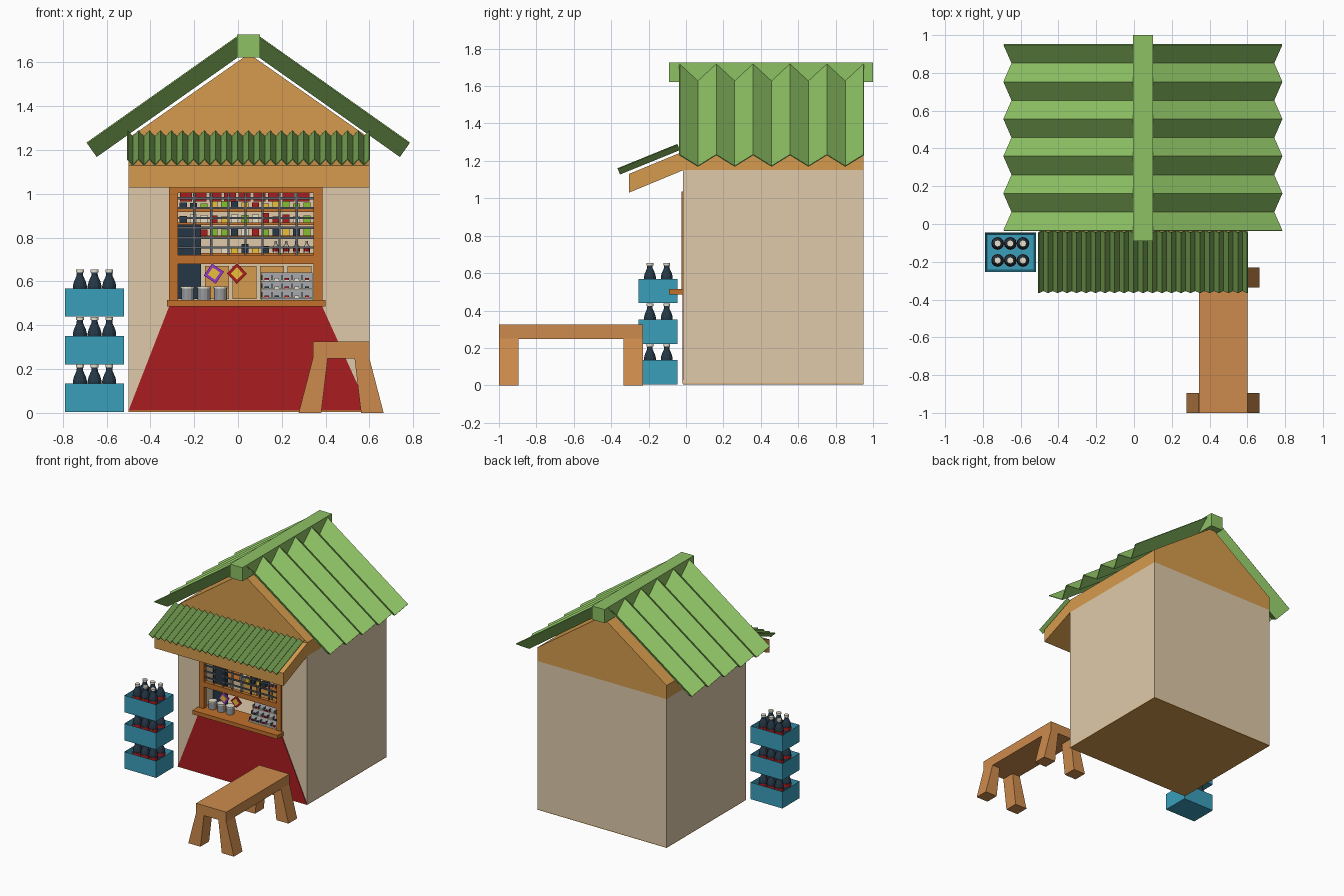
import bpy, bmesh, math, random
from mathutils import Vector, Matrix

if "Cube" in bpy.data.objects:
    bpy.data.objects.remove(bpy.data.objects["Cube"])

random.seed(4)
PALETTE = dict(cream=(222, 200, 168), orange=(212, 154, 78), frame=(190, 112, 48), wood=(204, 138, 78),
               roof=(140, 192, 100), awning=(118, 162, 84), blue=(60, 157, 186), dark=(41, 58, 72),
               red=(168, 34, 36), grey=(150, 152, 156), bar=(95, 100, 108), yellow=(235, 190, 60),
               green=(130, 190, 50), white=(232, 225, 205), purple=(150, 60, 200), shelf=(205, 125, 45))
MATS = {}
for key, rgb in PALETTE.items():
    MATS[key] = bpy.data.materials.new(key)
    MATS[key].diffuse_color = [(c / 255) ** 2.2 for c in rgb] + [1]


def finish(name, bm, mat):
    bmesh.ops.recalc_face_normals(bm, faces=bm.faces)
    me = bpy.data.meshes.new(name)
    bm.to_mesh(me)
    bm.free()
    me.materials.append(MATS[mat])
    ob = bpy.data.objects.new(name, me)
    bpy.context.collection.objects.link(ob)
    return ob


def prism(name, pts, axis, a, b, mat):
    """Extrude a 2D outline along an axis: 'x' takes (y, z), 'y' takes (x, z)."""
    bm = bmesh.new()
    place = (lambda p: (a, *p)) if axis == 'x' else (lambda p: (p[0], a, p[1]))
    face = bm.faces.new([bm.verts.new(place(p)) for p in pts])
    out = bmesh.ops.extrude_face_region(bm, geom=[face])['geom']
    step = Vector((b - a, 0, 0)) if axis == 'x' else Vector((0, b - a, 0))
    bmesh.ops.translate(bm, vec=step, verts=[v for v in out if isinstance(v, bmesh.types.BMVert)])
    return finish(name, bm, mat)


def box(name, x0, x1, y0, y1, z0, z1, mat):
    return prism(name, [(x0, z0), (x1, z0), (x1, z1), (x0, z1)], 'y', y0, y1, mat)


def lathe(name, profile, loc, mat, n=12):
    bm = bmesh.new()
    rings = [[bm.verts.new((r * math.cos(2 * math.pi * i / n), r * math.sin(2 * math.pi * i / n), z))
              for i in range(n)] for r, z in profile]
    for lo, hi in zip(rings, rings[1:]):
        for i in range(n):
            bm.faces.new((lo[i], lo[(i + 1) % n], hi[(i + 1) % n], hi[i]))
    bm.faces.new(rings[0])
    bm.faces.new(rings[-1])
    ob = finish(name, bm, mat)
    ob.location = loc
    return ob


def corrugated(name, top, bottom, drop, along, start, end, folds, mat):
    """Zigzag sheet: top and bottom are edge points, drop moves the valley folds."""
    bm = bmesh.new()
    prev = None
    for i in range(folds + 1):
        shift = Vector(drop) * (i % 2) + Vector(along) * (start + (end - start) * i / folds)
        pair = [bm.verts.new(Vector(p) + shift) for p in (top, bottom)]
        if prev:
            bm.faces.new((prev[0], prev[1], pair[1], pair[0]))
        prev = pair
    ob = finish(name, bm, mat)
    mod = ob.modifiers.new('thickness', 'SOLIDIFY')
    mod.thickness, mod.offset = 0.006, 0
    return ob


# house walls with a recessed shop window
walls = box('house_walls', -0.5, 0.6, -0.015, 0.95, 0.01, 1.15, 'cream')
cutter = box('window_cutter', -0.29, 0.36, -0.2, 0.32, 0.5, 1.015, 'shelf')
mod = walls.modifiers.new('window', 'BOOLEAN')
mod.object, mod.solver = cutter, 'EXACT'
bpy.context.view_layer.objects.active = walls
bpy.ops.object.modifier_apply(modifier='window')
bpy.data.objects.remove(cutter)
box('floor', -0.5, 0.6, -0.015, 0.95, 0.004, 0.01, 'orange')
prism('gable', [(-0.5, 1.15), (0.6, 1.15), (0.6, 1.255), (0.05, 1.64), (-0.5, 1.255)], 'y', -0.015, 0.95, 'orange')
prism('red_front_panel', [(-0.5, 0.01), (0.6, 0.01), (0.385, 0.485), (-0.315, 0.485)], 'y', -0.02, -0.015, 'red')

# main roof
MID = 0.047
for side, s in (('left', -1), ('right', 1)):
    corrugated(f'roof_{side}', (MID + s * 0.05, 0, 1.717), (MID + s * 0.737, 0, 1.232), (-s * 0.043, 0, -0.061),
               (0, 1, 0), -0.035, 0.95, 10, 'roof')
box('ridge_beam', -0.005, 0.1, -0.09, 1.0, 1.622, 1.727, 'roof')

# awning
corrugated('awning_sheet', (0, -0.045, 1.288), (0, -0.365, 1.158), (0, 0.011, -0.028), (1, 0, 0), -0.505, 0.6, 44, 'awning')
prism('awning_support', [(-0.305, 1.03), (-0.305, 1.13), (-0.015, 1.25), (-0.015, 1.15)], 'x', -0.5, 0.6, 'orange')

# window frame and counter
box('frame_left', -0.315, -0.275, -0.024, 0.01, 0.5, 1.035, 'frame')
box('frame_right', 0.345, 0.385, -0.024, 0.01, 0.5, 1.035, 'frame')
box('frame_top', -0.275, 0.345, -0.024, 0.01, 1.005, 1.035, 'frame')
box('frame_middle', -0.275, 0.345, -0.02, 0.01, 0.68, 0.72, 'frame')
box('counter', -0.325, 0.4, -0.09, 0.09, 0.485, 0.515, 'frame')

# window grille
for i in range(7):
    x = -0.2 + i * 0.078
    box(f'grille_upright_{i}', x - 0.005, x + 0.005, -0.008, 0.002, 0.72, 1.005, 'bar')
for i in range(6):
    z = 0.755 + i * 0.045
    box(f'grille_rail_{i}', -0.275, 0.345, -0.012, -0.004, z - 0.005, z + 0.005, 'bar')

# shelves with goods
for row, z in enumerate((0.73, 0.81, 0.87, 0.93)):
    box(f'shelf_{row}', -0.29, 0.36, 0.12, 0.32, z - 0.012, z, 'frame')
    for i in range(13):
        x = -0.25 + i * 0.047
        colour = random.choice(('yellow', 'red', 'green', 'white', 'dark'))
        if row == 0 and i > 8:
            lathe(f'small_bottle_{i}', [(0.014, 0), (0.014, 0.03), (0.006, 0.042), (0.006, 0.055)], (x, 0.16, z), 'white', 8)
            lathe(f'small_bottle_label_{i}', [(0.015, 0), (0.015, 0.014)], (x, 0.16, z + 0.008), 'red', 8)
        elif row > 0 or 3 < i < 9:
            box(f'goods_{row}_{i}', x - 0.016, x + 0.016, 0.13, 0.18, z, z + random.uniform(0.025, 0.042), colour)
for i in range(9):
    x = -0.265 + i * 0.067
    box(f'hanging_packet_{i}', x, x + 0.055, 0.03, 0.036, 0.965, 1.01, 'red')
box('dark_cooler', -0.275, -0.17, 0.09, 0.12, 0.52, 0.86, 'dark')
for i in range(4):
    x = -0.15 + i * 0.125
    box(f'cabinet_door_{i}', x, x + 0.11, 0.28, 0.32, 0.52, 0.67, 'orange')

# tins on the counter
for i in range(3):
    x = -0.23 + i * 0.075
    lathe(f'tin_{i}', [(0.029, 0), (0.029, 0.052)], (x, 0.02, 0.515), 'grey')
    lathe(f'tin_lid_{i}', [(0.032, 0), (0.032, 0.009)], (x, 0.02, 0.567), 'white')

# hanging snack packets
for name, x, colour, tilt in (('purple', -0.11, 'purple', 0.6), ('red', -0.005, 'red', 0.8)):
    for part, size, y, col in (('packet', 0.033, -0.012, colour), ('packet_badge', 0.02, -0.016, 'yellow')):
        ob = box(f'{name}_{part}', -size, size, -0.004, 0.004, -size, size, col)
        ob.matrix_world = Matrix.Translation((x, y, 0.636)) @ Matrix.Rotation(tilt, 4, 'Y')

# stepped display case
prism('display_case', [(-0.015, 0.515), (0.08, 0.515), (0.08, 0.64), (0.055, 0.64)], 'x', 0.105, 0.34, 'grey')
for r in range(3):
    y, z = -0.012 + r * 0.022, 0.522 + r * 0.039
    box(f'case_ledge_{r}', 0.105, 0.34, y - 0.008, y + 0.02, z, z + 0.006, 'white')
    for i in range(5):
        x = 0.115 + i * 0.046
        box(f'case_divider_{r}_{i}', x - 0.008, x - 0.004, y - 0.006, y + 0.02, z, z + 0.03, 'bar')
        box(f'case_sweet_{r}_{i}', x + 0.006, x + 0.026, y - 0.005, y + 0.012, z + 0.006, z + 0.015,
            random.choice(('red', 'red', 'white', 'dark')))

# stacked crates of bottles
for k in range(3):
    base = 0.005 + k * 0.217
    bm = bmesh.new()
    bmesh.ops.create_cube(bm, size=1, matrix=Matrix.Translation((-0.655, -0.15, base + 0.065)) @
                          Matrix.Diagonal((0.27, 0.21, 0.13, 1)))
    lid = max(bm.faces, key=lambda f: f.calc_center_median().z)
    bmesh.ops.inset_individual(bm, faces=[lid], thickness=0.015, depth=-0.115)
    finish(f'crate_{k}', bm, 'blue')
    for i in range(3):
        for j in range(2):
            loc = (-0.722 + i * 0.067, -0.193 + j * 0.09, base + 0.015)
            lathe(f'bottle_{k}_{i}_{j}', [(0.03, 0), (0.032, 0.125), (0.027, 0.145), (0.015, 0.172), (0.014, 0.187)], loc, 'dark')
            lathe(f'bottle_label_{k}_{i}_{j}', [(0.034, 0.09), (0.034, 0.112)], loc, 'red')
            lathe(f'bottle_cap_{k}_{i}_{j}', [(0.018, 0.187), (0.018, 0.2)], loc, 'white')

# bench with splayed legs
box('bench_seat', 0.343, 0.6, -1.0, -0.23, 0.248, 0.325, 'wood')
for end, y in (('front', -1.0), ('back', -0.335)):
    for side, s in (('left', -1), ('right', 1)):
        leg = [(0.471 + s * d, z) for d, z in ((0.129, 0.25), (0.061, 0.25), (0.091, 0), (0.194, 0))]
        prism(f'bench_leg_{end}_{side}', leg, 'y', y, y + 0.105, 'wood')

for m in bpy.data.materials:
    if m.users and not m.is_grease_pencil:
        m.use_nodes = True
        m.node_tree.nodes["Principled BSDF"].inputs["Base Color"].default_value = m.diffuse_color
